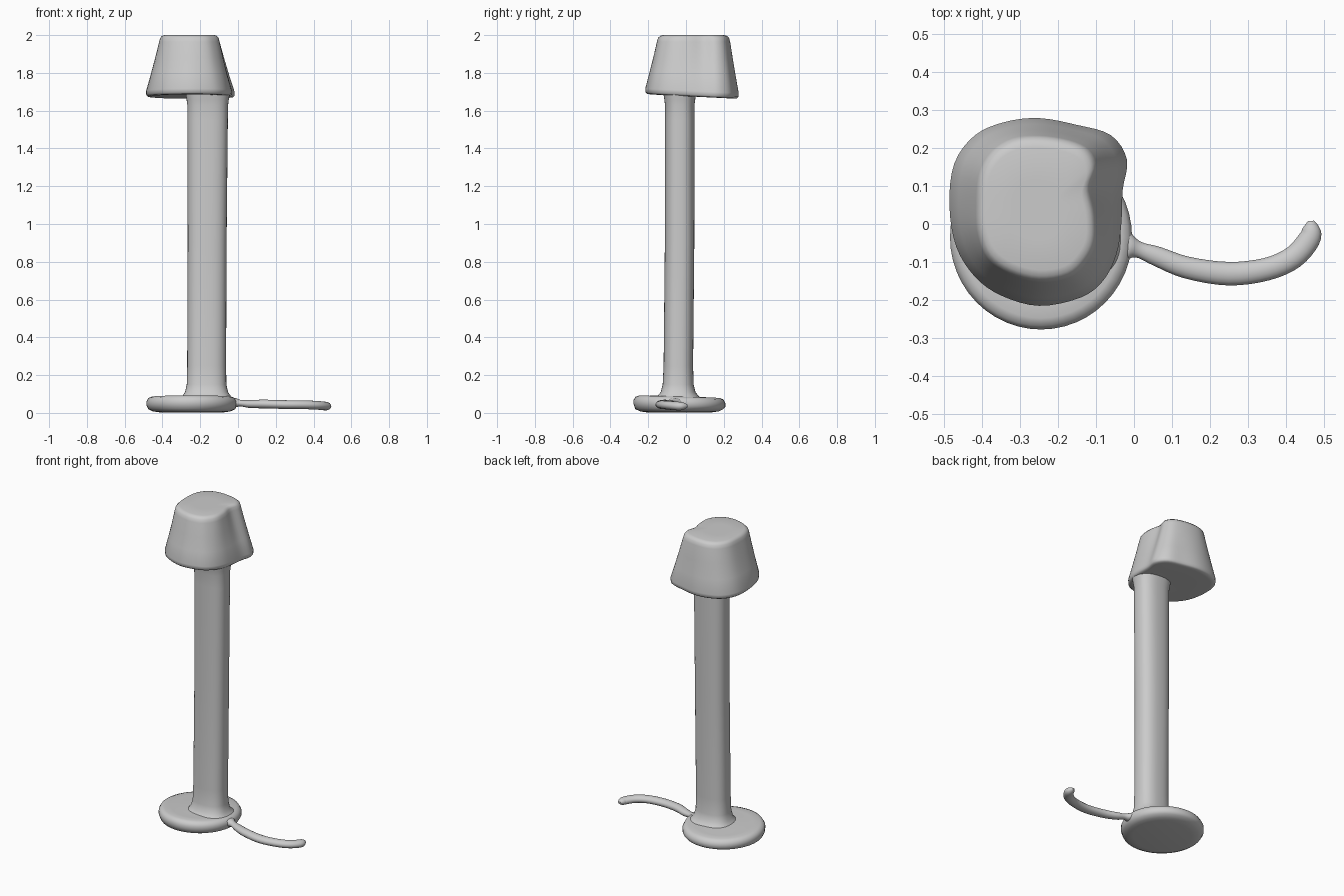
import bpy, bmesh
from math import cos, sin, pi, copysign
from mathutils import Vector

if "Cube" in bpy.data.objects:
    bpy.data.objects.remove(bpy.data.objects["Cube"])


def loft(name, rings, angle=50):
    """Skin a stack of equal-length rings and cap both ends."""
    bm = bmesh.new()
    rows = [[bm.verts.new(p) for p in ring] for ring in rings]
    n = len(rows[0])
    for a, b in zip(rows, rows[1:]):
        for i in range(n):
            j = (i + 1) % n
            bm.faces.new((a[i], a[j], b[j], b[i]))
    bm.faces.new(rows[0][::-1])
    bm.faces.new(rows[-1])
    bmesh.ops.recalc_face_normals(bm, faces=bm.faces)
    me = bpy.data.meshes.new(name)
    bm.to_mesh(me)
    bm.free()
    ob = bpy.data.objects.new(name, me)
    bpy.context.collection.objects.link(ob)
    bpy.ops.object.select_all(action='DESELECT')
    ob.select_set(True)
    bpy.context.view_layer.objects.active = ob
    bpy.ops.object.shade_smooth_by_angle(angle=angle * pi / 180)
    return ob


def oval(cx, cy, z, rx, ry, power=2.0, tilt=0.0, n=48):
    """Superellipse ring; tilt slopes it along y."""
    pts = []
    for i in range(n):
        c, s = cos(2 * pi * i / n), sin(2 * pi * i / n)
        x = copysign(abs(c) ** (2 / power), c) * rx
        y = copysign(abs(s) ** (2 / power), s) * ry
        pts.append(Vector((cx + x, cy + y, z + tilt * y)))
    return pts


def spline(points, steps=4, closed=True):
    """Catmull-Rom interpolation through points."""
    p = [Vector(q) for q in points]
    n = len(p)
    out = []
    for i in range(n if closed else n - 1):
        get = lambda k: p[k % n] if closed else p[max(0, min(n - 1, k))]
        a, b, c, d = (get(i + k) for k in (-1, 0, 1, 2))
        for s in range(steps):
            t = s / steps
            out.append(0.5 * (2 * b + (c - a) * t + (2 * a - 5 * b + 4 * c - d) * t * t
                              + (3 * b - a - 3 * c + d) * t ** 3))
    return out if closed else out + [p[-1]]


# Base: rounded disc
base_profile = [(0.17, 0.003), (0.205, 0.008), (0.23, 0.02), (0.24, 0.04), (0.24, 0.06),
                (0.23, 0.078), (0.21, 0.086), (0.17, 0.085), (0.12, 0.088)]
loft("base", [oval(-0.245, -0.035, z, r, r + 0.003, 2, -0.03 if z > 0.03 else 0)
              for r, z in base_profile])

# Pole: flattened column, flared at the foot and under the shade
pole_profile = [(0.07, 0.145, 0.13), (0.09, 0.128, 0.108), (0.11, 0.114, 0.092),
                (0.15, 0.105, 0.082), (0.25, 0.103, 0.078), (0.9, 0.103, 0.078),
                (1.55, 0.107, 0.078), (1.63, 0.108, 0.078), (1.66, 0.112, 0.082),
                (1.70, 0.118, 0.088)]
loft("pole", [oval(-0.167 + 0.004 * z, -0.043 + 0.01 * min(z, 1), z, rx, ry, 2.5)
              for z, rx, ry in pole_profile])

# Lampshade: tapered lump with a pinched right side
lower = spline([(-0.488, 0.05), (-0.475, 0.16), (-0.42, 0.235), (-0.34, 0.27), (-0.25, 0.28),
                (-0.15, 0.262), (-0.06, 0.235), (-0.017, 0.17), (-0.028, 0.09), (-0.032, 0.0),
                (-0.045, -0.08), (-0.08, -0.15), (-0.14, -0.195), (-0.25, -0.217),
                (-0.35, -0.19), (-0.42, -0.14), (-0.47, -0.06)])
upper = spline([(-0.415, 0.04), (-0.408, 0.13), (-0.375, 0.19), (-0.32, 0.225), (-0.25, 0.232),
                (-0.17, 0.22), (-0.12, 0.195), (-0.10, 0.15), (-0.115, 0.09), (-0.102, 0.02),
                (-0.102, -0.05), (-0.125, -0.10), (-0.17, -0.14), (-0.25, -0.152),
                (-0.33, -0.13), (-0.385, -0.09), (-0.41, -0.03)])


def shade_ring(t, z, shrink):
    mid = Vector((-0.25, 0.035)).lerp(Vector((-0.26, 0.04)), t)
    ring = []
    for a, b in zip(lower, upper):
        p = mid + (a.lerp(b, t) - mid) * shrink
        ring.append((p.x, p.y, z - 0.05 * (p.y - 0.03) * (1 - t)))
    return ring


shade_profile = [(0, 1.682, 0.3), (0, 1.675, 0.88), (0, 1.677, 0.955), (0, 1.685, 0.99),
                 (0.02, 1.705, 1), (0.35, 1.79, 1), (0.68, 1.88, 1), (0.97, 1.965, 1),
                 (1, 1.985, 0.98), (1, 1.996, 0.92), (1, 2.0, 0.84), (1, 2.0, 0.4)]
loft("lampshade", [shade_ring(*p) for p in shade_profile])

# Power cord: swept oval, flaring where it leaves the base; w column is the half-width
cord = [(-0.06, -0.055, 0.05, 0.10), (-0.02, -0.06, 0.055, 0.045), (0.01, -0.067, 0.052, 0.022),
        (0.06, -0.085, 0.047, 0.026), (0.14, -0.115, 0.047, 0.029), (0.25, -0.131, 0.044, 0.031),
        (0.35, -0.119, 0.043, 0.03), (0.42, -0.088, 0.04, 0.03), (0.462, -0.04, 0.036, 0.029),
        (0.467, -0.012, 0.036, 0.023), (0.466, 0.008, 0.037, 0.008)]
path = spline(cord, 4, closed=False)
rings = []
for i, p in enumerate(path):
    d = path[min(i + 1, len(path) - 1)] - path[max(i - 1, 0)]
    side = Vector((d.y, -d.x, 0)).normalized()
    h = min(p.w * 0.8, 0.023)
    rings.append([Vector(p[:3]) + side * (p.w * cos(k * pi / 8))
                  + Vector((0, 0, h * sin(k * pi / 8))) for k in range(16)])
loft("power_cord", rings)
